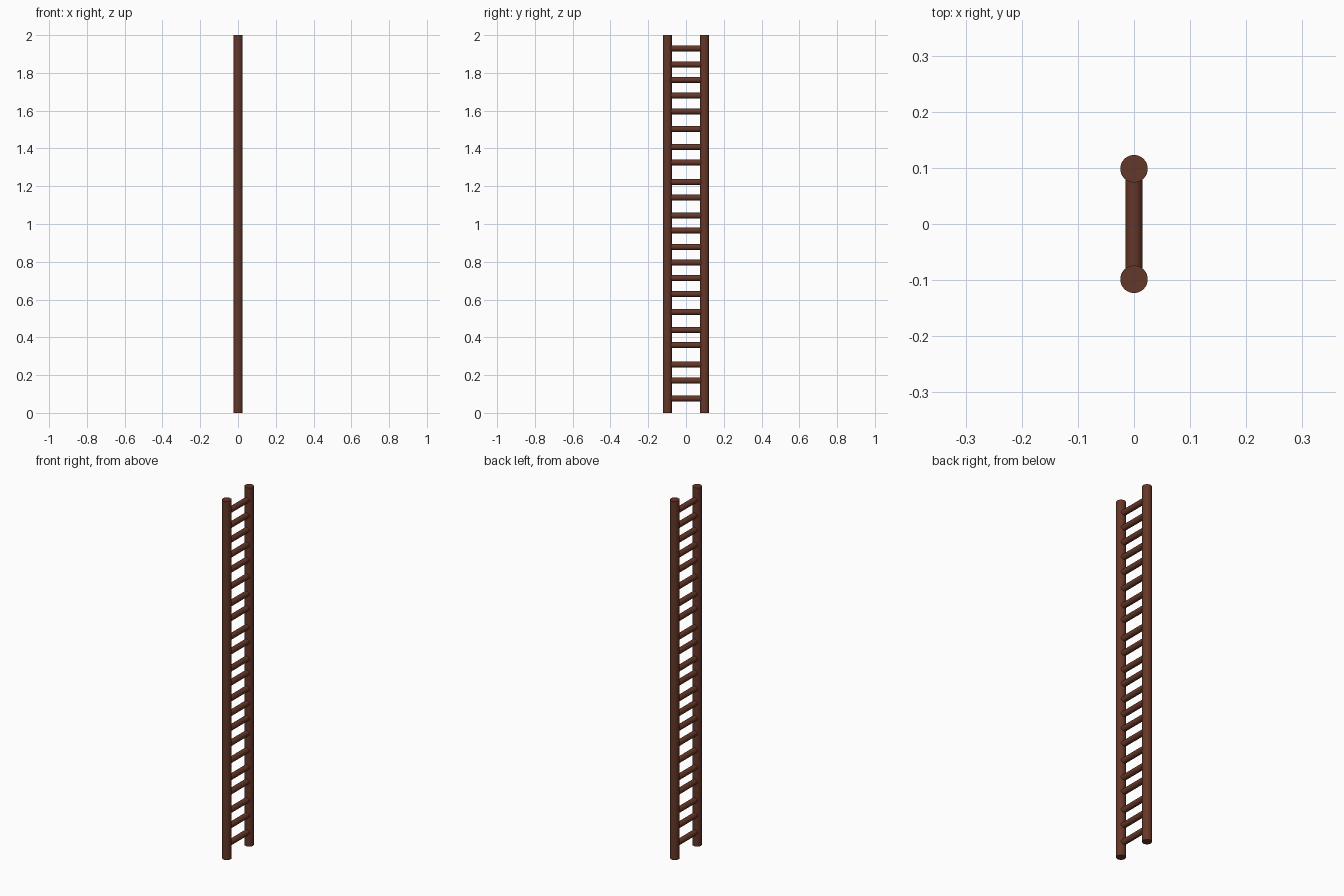
import bpy, math

if "Cube" in bpy.data.objects:
    bpy.data.objects.remove(bpy.data.objects["Cube"])

RAIL_R, RAIL_Y, HEIGHT = 0.0245, 0.0985, 2.0
RUNG_R = 0.0155
# Hand-set, slightly uneven rung heights
RUNG_Z = [0.076, 0.171, 0.256, 0.359, 0.439, 0.534, 0.629, 0.714, 0.796, 0.878, 0.966,
          1.045, 1.14, 1.222, 1.326, 1.408, 1.503, 1.596, 1.68, 1.763, 1.845, 1.93]

wood = bpy.data.materials.new("dark_wood")
wood.diffuse_color = (0.13, 0.038, 0.021, 1)
wood.use_nodes = True
wood.node_tree.nodes["Principled BSDF"].inputs["Base Color"].default_value = wood.diffuse_color


def rod(name, radius, length, location, rotation=(0, 0, 0)):
    bpy.ops.mesh.primitive_cylinder_add(vertices=32, radius=radius, depth=length,
                                        location=location, rotation=rotation)
    obj = bpy.context.object
    obj.name = name
    obj.data.materials.append(wood)
    bpy.ops.object.shade_smooth_by_angle(angle=math.radians(40))
    return obj


# Upright side rails
for side, label in ((-1, "front"), (1, "back")):
    rod(f"{label}_rail", RAIL_R, HEIGHT, (0, side * RAIL_Y, HEIGHT / 2))

# Rungs, seated into the rails
for i, z in enumerate(RUNG_Z, 1):
    rod(f"rung_{i:02d}", RUNG_R, 2 * RAIL_Y, (0, 0, z), (math.pi / 2, 0, 0))
